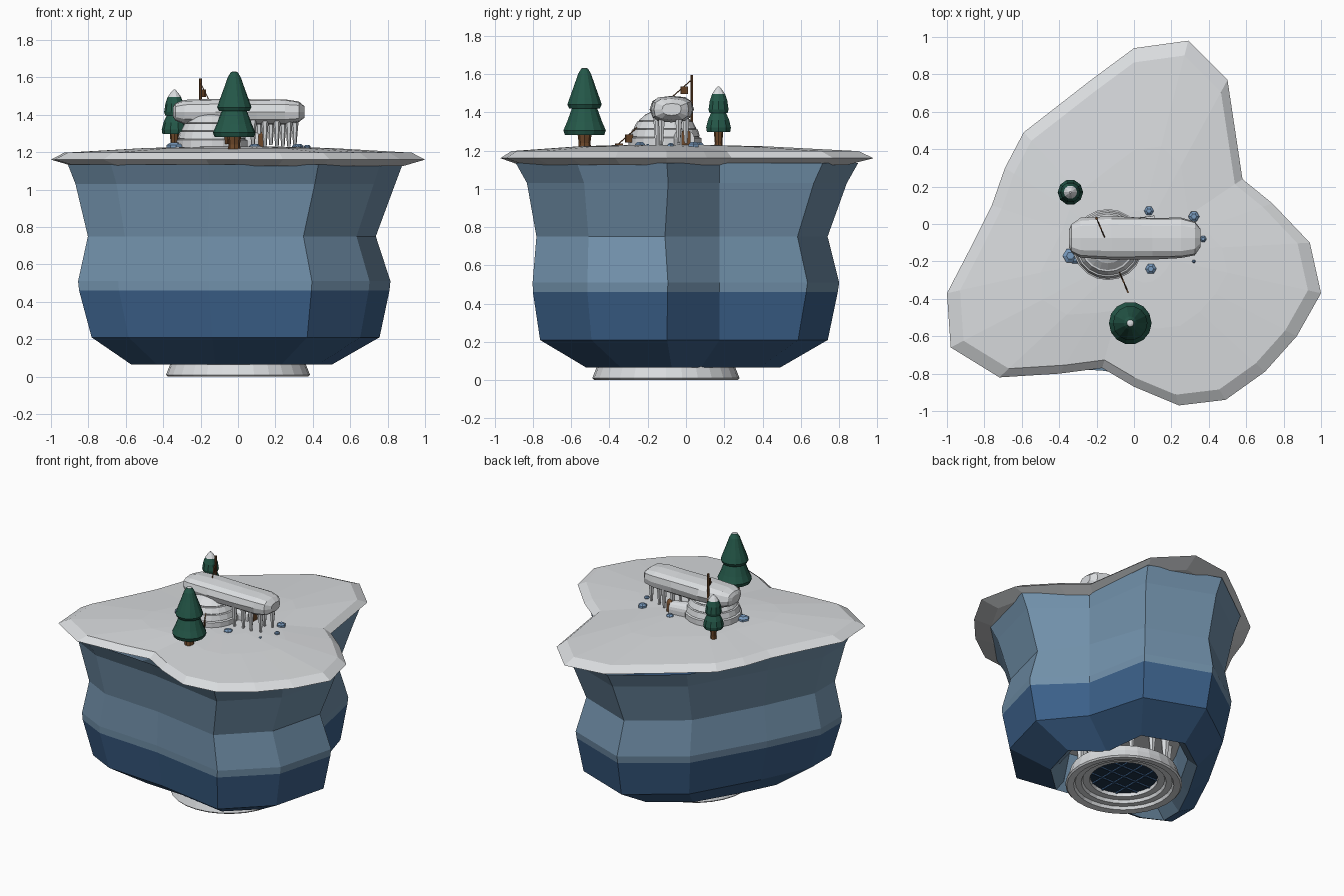
import bpy, bmesh, math, random
from mathutils import Vector

random.seed(4)
if "Cube" in bpy.data.objects:
    bpy.data.objects.remove(bpy.data.objects["Cube"])


def material(name, r, g, b):
    m = bpy.data.materials.new(name)
    m.use_nodes = True
    col = tuple(c ** 2.2 for c in (r, g, b)) + (1,)
    m.diffuse_color = col
    m.node_tree.nodes["Principled BSDF"].inputs["Base Color"].default_value = col
    return m


SNOW = material("snow", .85, .86, .87)
ICE = material("pale ice", .44, .56, .66)
DEEP = material("deep ice", .24, .375, .53)
LEAF = material("pine green", .16, .345, .29)
WOOD = material("brown wood", .43, .29, .18)
ROCK = material("blue ice chunk", .47, .6, .74)
NIGHT = material("dark window", .14, .21, .29)


def finish(name, bm, mats):
    bmesh.ops.remove_doubles(bm, verts=bm.verts, dist=.0001)
    bmesh.ops.recalc_face_normals(bm, faces=bm.faces)
    me = bpy.data.meshes.new(name)
    bm.to_mesh(me)
    bm.free()
    for m in mats:
        me.materials.append(m)
    ob = bpy.data.objects.new(name, me)
    bpy.context.collection.objects.link(ob)
    return ob


def loft(name, rings, mats, band=lambda i: 0, caps=True):
    """Skin a stack of equal-length rings; band(i) picks the material."""
    bm = bmesh.new()
    loops = [[bm.verts.new(p) for p in ring] for ring in rings]
    n = len(loops[0])
    for i, (a, b) in enumerate(zip(loops, loops[1:])):
        for k in range(n):
            f = bm.faces.new((a[k], a[(k + 1) % n], b[(k + 1) % n], b[k]))
            f.material_index = band(i)
    if caps:
        for loop, i in ((loops[0], 0), (loops[-1], len(loops) - 2)):
            f = bm.faces.new(loop)
            f.material_index = band(i)
            bmesh.ops.poke(bm, faces=[f])
    return finish(name, bm, mats)


def lathe(name, x, y, profile, mats, sides=10, band=lambda i: 0, caps=True):
    rings = [[(x + r * math.cos(k * math.tau / sides), y + r * math.sin(k * math.tau / sides), z)
              for k in range(sides)] for r, z in profile]
    return loft(name, rings, mats, band, caps)


def rod(name, a, b, r, mat, sides=6):
    a, b = Vector(a), Vector(b)
    q = (b - a).to_track_quat("Z", "Y")
    ring = [q @ Vector((r * math.cos(k * math.tau / sides), r * math.sin(k * math.tau / sides), 0))
            for k in range(sides)]
    return loft(name, [[a + v for v in ring], [b + v for v in ring]], [mat])


def box(name, loc, size, mat):
    bm = bmesh.new()
    bmesh.ops.create_cube(bm, size=1)
    for v in bm.verts:
        v.co = Vector([c * s + o for c, s, o in zip(v.co, size, loc)])
    return finish(name, bm, [mat])


def level(outline, z, sx, sy, dx=0, dy=0):
    return [(x * sx + dx, y * sy + dy, z) for x, y in outline]


# Snow cap: irregular outline with a bevelled rim and shallow mound
snow_outline = [(.29, .98), (.5, .77), (.58, .24), (.74, .11), (.94, -.1), (1, -.37), (.87, -.6),
                (.7, -.79), (.49, -.94), (.24, -.97), (0, -.87), (-.17, -.77), (-.4, -.8),
                (-.72, -.82), (-.98, -.66), (-1, -.37), (-.87, -.12), (-.76, .1), (-.69, .3),
                (-.59, .49), (-.23, .77), (0, .94)]
loft("snow_cap", [level(snow_outline, z, s, s, 0, -.15 * (1 - s)) for s, z in
                  ((.88, 1.125), (1, 1.16), (.93, 1.197), (.5, 1.222), (.2, 1.23))], [SNOW])

# Ice block: waisted walls, dark below the waterline, with a hollow underside
ice_outline = [(.43, -.89), (.76, -.57), (.88, -.1), (.54, .17), (.48, .715), (0, .9), (-.42, .59),
               (-.72, .05), (-.91, -.36), (-.91, -.63), (-.68, -.75), (-.16, -.785)]
NOTCH = 3


def ice_ring(z, *fit):
    """One level of the block; the inward corner stays upright above the keel."""
    ring = level(ice_outline, z, *fit)
    if z > .2:
        ring[NOTCH] = (.53, .175, z)
    return ring


walls = ((1.135, 1, 1, 0, 0), (1.03, .955, .934, 0, 0), (.75, .86, .85, -.02, -.025),
         (.51, .933, .895, -.006, -.005), (.46, .927, .89, -.006, -.008),
         (.21, .86, .84, 0, -.015), (.065, .6, .565, -.025, -.018))
loft("ice_block", [ice_ring(*w) for w in walls], [ICE, DEEP], lambda i: int(i >= 4), caps=False)
hollow = ((.065, .6, .565, -.025, -.018), (.12, .52, .5, -.02, -.03), (.32, .48, .46, -.02, -.03))
loft("ice_hollow", [level(ice_outline, *h) for h in hollow], [ICE], caps=False)
loft("hollow_ceiling", [level(ice_outline, z, .49, .47, -.02, -.03) for z in (.32, .33)], [SNOW])

# Stepped ring with a barred dark window beneath the block
RX, RY = 0, -.105
lathe("base_ring", RX, RY, [(.355, .1), (.365, .06), (.385, .01), (.375, 0), (.33, .005), (.32, .025),
                            (.28, .025), (.27, .045), (.225, .045), (.22, .1), (.355, .1)],
      [SNOW], 28, caps=False)
lathe("ring_window", RX, RY, [(.225, .07), (.225, .078)], [NIGHT], 28)
for k in (-1, 0, 1):
    d = k * .1
    h = math.sqrt(.22 ** 2 - d * d)
    box("window_bar_x", (RX, RY + d, .066), (2 * h, .01, .01), DEEP)
    box("window_bar_y", (RX + d, RY, .066), (.01, 2 * h, .01), DEEP)
for k in range(12):
    a = k * math.tau / 12
    lathe("hollow_icicle", RX + .29 * math.cos(a), RY + .29 * math.sin(a),
          [(.035, .33), (.022, .2), (.012, .09)], [SNOW], 6)

# Igloo of stepped snow courses
IX, IY = -.14, -.11
lathe("igloo", IX, IY, [(.19, 1.2), (.19, 1.265), (.178, 1.27), (.178, 1.272), (.182, 1.274),
                        (.172, 1.31), (.16, 1.312), (.164, 1.316), (.145, 1.352), (.134, 1.354),
                        (.136, 1.358), (.1, 1.39), (.05, 1.412), (.01, 1.418)], [SNOW], 20)


# Entrance tunnel and wooden door
def arch(x, y, r, h):
    pts = [(x, y - r, 1.21)]
    for k in range(9):
        a = math.pi * k / 8
        pts.append((x, y - r * math.cos(a), 1.21 + h - r + r * math.sin(a)))
    return pts + [(x, y + r, 1.21)]


loft("igloo_tunnel", [arch(-.1, -.04, .06, .11), arch(.11, 0, .045, .095)], [SNOW])
loft("igloo_door", [arch(.105, 0, .024, .1), arch(.14, 0, .024, .1)], [WOOD])

# Long lumpy snow drift lying above the igloo
drift = []
for x, s in ((-.348, .4), (-.335, .68), (-.285, .95), (-.12, 1.02), (.1, 1), (.25, 1),
             (.325, .82), (.355, .45)):
    ring = []
    for k in range(12):
        c, t = math.cos(k * math.tau / 12), math.sin(k * math.tau / 12)
        lump = s * random.uniform(.95, 1.03)
        ring.append((x, -.075 + .112 * lump * math.copysign(abs(c) ** .7, c),
                     1.415 + .068 * lump * math.copysign(abs(t) ** .7, t)))
    drift.append(ring)
loft("snow_drift", drift, [SNOW])

# Icicles beneath the drift
for i in range(8):
    x = .08 + .032 * i
    y = -.075 + (.055 if i % 2 else -.06) + random.uniform(-.02, .02)
    lathe("icicle", x, y, [(.021, 1.375), (.016, 1.32), (.009, 1.225 + random.uniform(0, .03))], [SNOW], 6)


# Pine trees
def pine(x, y, trunk, crown, tip, sides):
    lathe("pine_trunk", x, y, [(trunk, 1.2), (trunk * .85, 1.24), (trunk * 1.15, 1.32)], [WOOD], 8)
    lathe("pine_crown", x, y, crown, [LEAF, SNOW], sides, lambda i: int(i >= len(crown) - tip))


pine(-.02, -.53, .036, [(.06, 1.29), (.105, 1.28), (.114, 1.305), (.094, 1.35), (.066, 1.425), (.082, 1.42),
                        (.092, 1.44), (.08, 1.475), (.056, 1.54), (.035, 1.6), (.018, 1.628),
                        (.008, 1.632)], 2, 14)
pine(-.34, .17, .023, [(.035, 1.3), (.064, 1.297), (.068, 1.32), (.058, 1.36), (.04, 1.4), (.05, 1.397),
                       (.055, 1.415), (.048, 1.46), (.036, 1.495), (.022, 1.515), (.005, 1.535)], 3, 10)

# Flagpole and the pennant string running down over the igloo
rod("flagpole", (-.2, .03, 1.2), (-.2, .03, 1.595), .008, WOOD)
top, foot = Vector((-.2, .03, 1.57)), Vector((-.03, -.37, 1.22))
rod("pennant_string", top, foot, .003, WOOD, 4)
along = (foot - top).normalized()
for t in (.1, .82, .95):
    p = top.lerp(foot, t)
    side = Vector((along.x, along.y, 0)).normalized() * .02
    thick = Vector((-side.y, side.x, 0)).normalized() * .004
    drop = Vector((0, 0, .04))
    quad = [p - side, p + side, p + side - drop, p - side - drop]
    loft("pennant", [[q - thick for q in quad], [q + thick for q in quad]], [WOOD])

# Loose ice chunks on the snow
for x, y, r in ((-.34, -.17, .042), (-.315, -.185, .03), (.09, -.24, .03), (.32, .04, .03),
                (.08, .07, .026), (.37, -.08, .018), (.32, -.2, .01)):
    lathe("ice_chunk", x, y, [(r, 1.21), (r, 1.225 + r * .3), (r * .5, 1.23 + r * .5)], [ROCK], 6)
